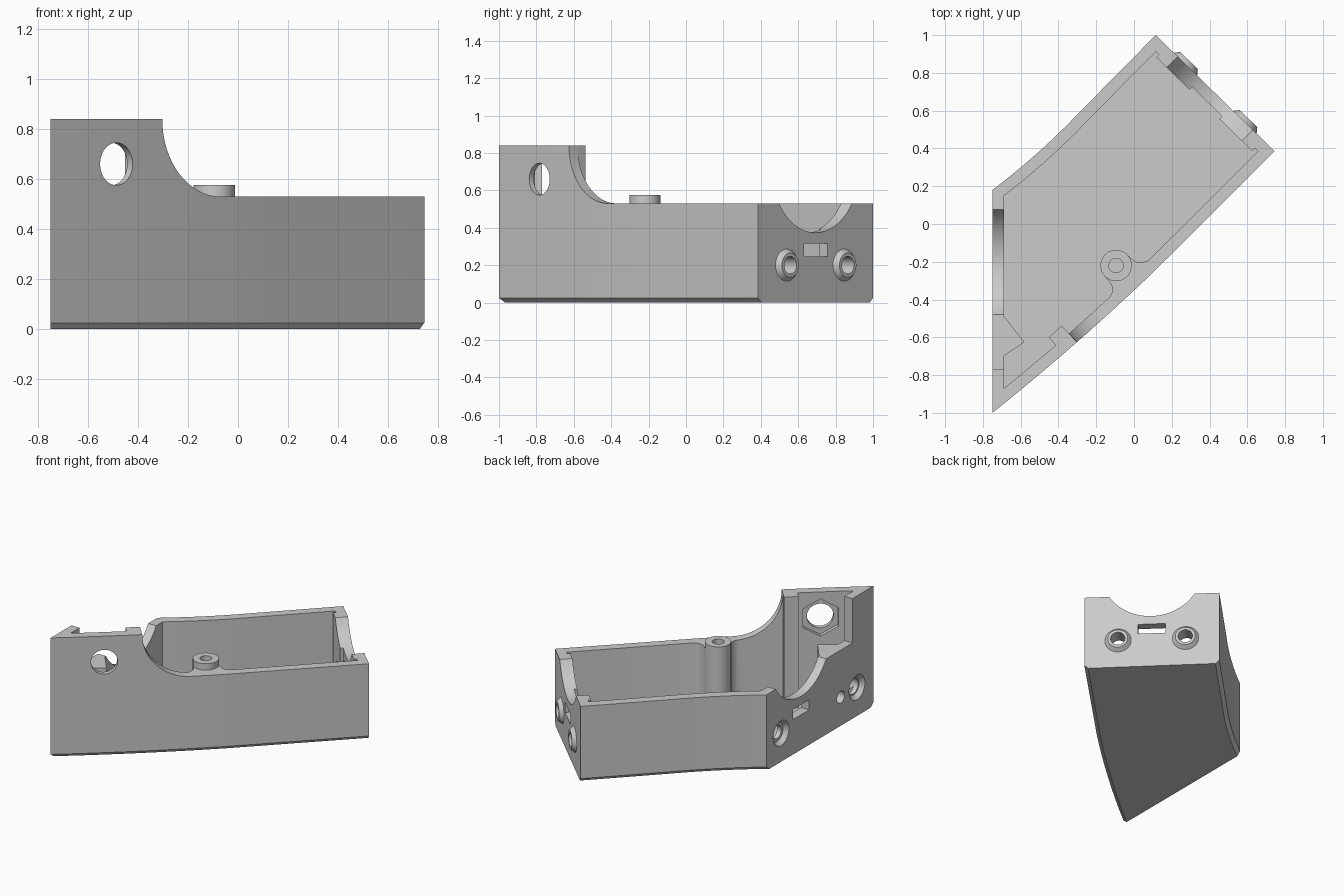
import bpy, math
from mathutils import Matrix, Vector

cube = bpy.data.objects.get("Cube")
if cube:
    bpy.data.objects.remove(cube)

grey = bpy.data.materials.new("plain grey")
grey.use_nodes = True
colour = (0.6, 0.6, 0.6, 1)
grey.diffuse_color = colour
grey.node_tree.nodes["Principled BSDF"].inputs["Base Color"].default_value = colour

WALL, RIM, TOP, FLOOR = 0.062, 0.53, 0.84, 0.06
CHAMFER = 0.025


def loft(name, rings, frame=Matrix(), strips=False):
    """Closed solid through matching outlines, each given as (points, depth)."""
    pts = rings[0][0]
    n = len(pts)
    area = sum(pts[i - 1][0] * pts[i][1] - pts[i][0] * pts[i - 1][1] for i in range(n))
    order = range(n) if area > 0 else range(n - 1, -1, -1)
    verts = [frame @ Vector((ring[i][0], ring[i][1], z)) for ring, z in rings for i in order]
    last = n * (len(rings) - 1)
    # Caps, either one polygon or a ladder of quads between the two long sides
    cap = [list(range(n))]
    if strips:
        cap = [[i, i + 1, n - 2 - i, n - 1 - i] for i in range(n // 2 - 1)]
    faces = [f[::-1] for f in cap] + [[last + i for i in f] for f in cap]
    for k in range(0, last, n):
        for i in range(n):
            j = (i + 1) % n
            faces.append((k + i, k + j, k + n + j, k + n + i))
    mesh = bpy.data.meshes.new(name)
    mesh.from_pydata(verts, [], faces)
    mesh.update()
    mesh.materials.append(grey)
    ob = bpy.data.objects.new(name, mesh)
    bpy.context.collection.objects.link(ob)
    bpy.context.view_layer.update()
    return ob


def solid(name, pts, a, b, frame=Matrix(), taper=1.0):
    """Extrude a profile from depth a to depth b in a local frame."""
    return loft(name, [(pts, a), ([(x * taper, y * taper) for x, y in pts], b)], frame)


def combine(tool, operation):
    """Apply one boolean to the housing, trying solvers until the housing survives."""
    mod = body.modifiers.new("cut", 'BOOLEAN')
    mod.operation, mod.object = operation, tool
    result = None
    for solver in ('EXACT', 'MANIFOLD', 'FLOAT'):
        mod.solver = solver
        bpy.context.view_layer.update()
        graph = bpy.context.evaluated_depsgraph_get()
        mesh = bpy.data.meshes.new_from_object(body.evaluated_get(graph))
        xs = [v.co.x for v in mesh.vertices]
        if len(xs) != len(body.data.vertices) and xs and max(xs) - min(xs) > 1.45:
            result = mesh
            break
    body.modifiers.clear()
    if result:
        body.data = result
    bpy.data.objects.remove(tool)


def add(*args, **kw):
    combine(solid(*args, **kw), 'UNION')


def cut(*args, **kw):
    combine(solid(*args, **kw), 'DIFFERENCE')


def circle(r, n=40, turn=0.0):
    return [(r * math.cos(turn + math.tau * i / n), r * math.sin(turn + math.tau * i / n))
            for i in range(n)]


def rect(x0, x1, y0, y1):
    return [(x0, y0), (x1, y0), (x1, y1), (x0, y1)]


def wall_frame(x, y, z, angle):
    """Local x runs along the wall, y is up and z points out of it."""
    a = math.radians(angle)
    u, up = Vector((math.cos(a), math.sin(a), 0)), Vector((0, 0, 1))
    m = Matrix((u, up, u.cross(up))).transposed().to_4x4()
    return Matrix.Translation((x, y, z)) @ m


def bend(p, q, r, n=12):
    p, q, r = Vector(p), Vector(q), Vector(r)
    return [p * (1 - t) ** 2 + q * 2 * t * (1 - t) + r * t * t
            for t in (i / n for i in range(n + 1))]


def inset(pts, dist):
    """Move each edge of a counter-clockwise outline inward by its own distance."""
    out = []
    for i, p in enumerate(pts):
        e1, e2 = (p - pts[i - 1]).normalized(), (pts[(i + 1) % len(pts)] - p).normalized()
        n1, n2 = Vector((-e1.y, e1.x)), Vector((-e2.y, e2.x))
        d1, d2 = dist[i - 1], dist[i]
        det = n1.x * n2.y - n1.y * n2.x
        if abs(det) < 0.002:
            out.append(p + n1 * d1)
        else:
            out.append(p + Vector((d1 * n2.y - d2 * n1.y, n1.x * d2 - n2.x * d1)) / det)
    return out


# Curved box outline: front side, end wall, back side, then the straight side wall
front_side = bend((-0.75, -1), (-0.305, -0.645), (0.1, -0.257)) + [Vector((0.745, 0.385))]
back_side = [Vector((0.115, 1))] + bend((-0.30, 0.58), (-0.505, 0.365), (-0.75, 0.18))
outline = front_side + back_side
count = len(outline)

# Open tray with chamfered long bottom edges
flat_edges = (len(front_side) - 1, count - 1)
foot = inset(outline, [0 if i in flat_edges else CHAMFER for i in range(count)])
inner = inset(outline, [WALL] * count)
body = loft("curved_housing", [(foot, 0), (outline, CHAMFER), (outline, TOP),
                               (inner, TOP), (inner, FLOOR)], strips=True)

# Pilaster at the end of the raised front wall
front = wall_frame(-0.304, -0.625, 0, 42)
add("pilaster", rect(-0.093, 0, 0.03, TOP), -0.117, -0.03, front)

# Corner block for the side screw
add("corner_block", [(-0.72, -0.487), (-0.69, -0.487), (-0.58, -0.625), (-0.69, -0.70),
                     (-0.72, -0.70)], 0.03, 0.7)

# Filleted neck joining the screw post to the front wall
post = Matrix.Translation((-0.095, -0.22, 0)) @ Matrix.Rotation(math.radians(44), 4, 'Z')
half = [(0.083, 0), (0.085, -0.04), (0.093, -0.065), (0.11, -0.085), (0.145, -0.1), (0.145, -0.125)]
add("post_neck", half[::-1] + [(-x, y) for x, y in half], 0.03, 0.7, post)

# Pads inside the end wall
end = wall_frame(0.43, 0.6925, 0, 135.7)
for s in (-1, 1):
    add("end_pad", rect(*sorted((s * 0.11, s * 0.355)), 0.03, 0.7), -0.082, -0.03, end)

# Lower rim, with a quarter-round sweep down from the raised wall
R = TOP - RIM
sweep = [(R - R * math.cos(t), TOP - R * math.sin(t))
         for t in (math.pi / 2 * i / 16 for i in range(17))]
cut("rim_sweep", [(0, 1)] + sweep + [(3, RIM), (3, 1)], -3, 1, front)
cut("side_rim", [(-1, -0.77), (-0.66, -0.77), (-0.5, -0.6), (-0.5, 1), (-1, 1)], RIM, 1)

# Screw post
add("screw_post", circle(0.083), 0.03, 0.575, post)
cut("post_hole", circle(0.038), 0.2, 0.7, post)

# Cradle scoops in the end wall and the side wall
cut("end_scoop", circle(0.326, 72), -0.15, 0.1, wall_frame(0.43, 0.6925, 0.70, 135.7))
cut("side_scoop", circle(0.326, 72), -0.12, 0.1, wall_frame(-0.75, -0.2, 0.70, -90))

# End wall: locating collars, screw holes and slot
for s in (-1, 1):
    at = end @ Matrix.Translation((s * 0.22, 0.2, 0))
    add("collar", circle(0.09), -0.005, 0.027, at, taper=0.72)
    cut("collar_hole", circle(0.047), -0.15, 0.1, at)
cut("end_slot", rect(-0.09, 0.09, 0.245, 0.315), -0.15, 0.1, end)

# Side wall: tapered sockets, screw holes and slot
for y, r, socket in ((0.02, 0.045, True), (-0.64, 0.042, False), (-0.82, 0.055, True)):
    at = wall_frame(-0.75, y, 0.2, -90)
    if socket:
        cut("socket", circle(0.065), -0.03, 0.01, at, taper=1.45)
    cut("socket_hole", circle(r), -0.09 if socket else -0.25, 0.1, at)
cut("side_slot", rect(-0.09, 0.09, 0.245, 0.315), -0.12, 0.1, wall_frame(-0.75, -0.2, 0, -90))

# Raised wall: round hole, six-sided nut recess and open slit
hole = wall_frame(-0.485, -0.785, 0.66, 40.5)
cut("nut_recess", circle(0.13, 6, math.pi / 6), -0.13, -0.035, hole)
cut("round_hole", circle(0.085, 48), -0.15, 0.15, hole)
cut("slit", rect(-0.028, 0.028, 0, 0.4), -0.15, 0.15, hole)

# Smooth curves, crisp edges
bpy.ops.object.select_all(action='DESELECT')
body.select_set(True)
bpy.context.view_layer.objects.active = body
bpy.ops.object.shade_smooth_by_angle(angle=math.radians(30))
